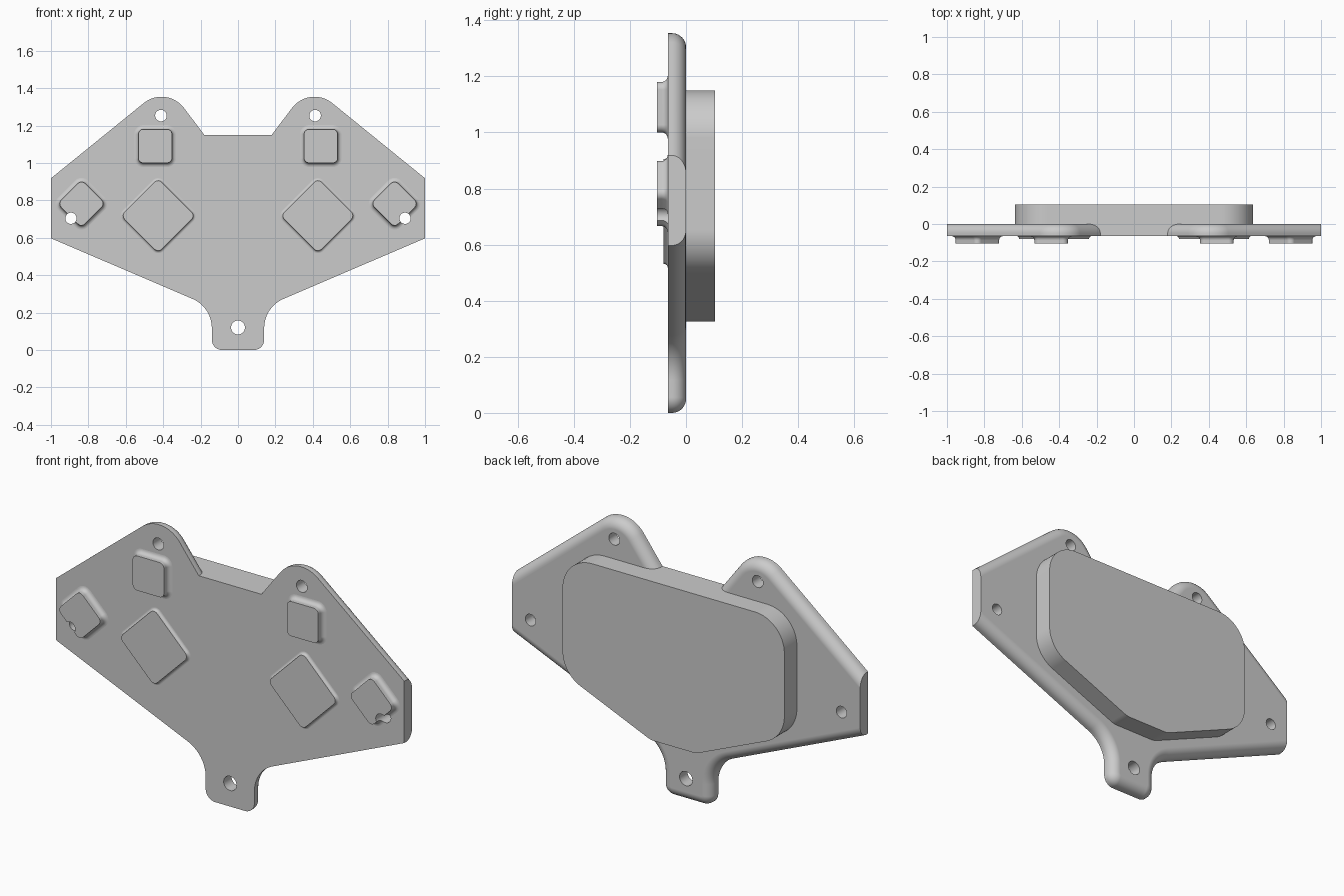
import bpy, bmesh
from math import sin, cos, pi, tan, atan2
from mathutils import Vector, Matrix

if "Cube" in bpy.data.objects:
    bpy.data.objects.remove(bpy.data.objects["Cube"])

FRONT, BACK = -0.065, 0.0
EDGE_R = 0.05


def rounded(corners, seg=12):
    """Closed 2D outline from (x, z, corner radius) points."""
    out, n = [], len(corners)
    for i, (x, z, r) in enumerate(corners):
        p = Vector((x, z))
        if r == 0:
            out.append(p)
            continue
        a = (Vector(corners[i - 1][:2]) - p).normalized()
        b = (Vector(corners[(i + 1) % n][:2]) - p).normalized()
        half = a.angle(b) / 2
        c = p + (a + b).normalized() * (r / sin(half))
        t0 = p + a * (r / tan(half)) - c
        t1 = p + b * (r / tan(half)) - c
        start = atan2(t0.y, t0.x)
        sweep = (atan2(t1.y, t1.x) - start + pi) % (2 * pi) - pi
        for k in range(seg + 1):
            t = start + sweep * k / seg
            out.append(c + Vector((cos(t), sin(t))) * r)
    return out


def mirrored(half):
    return half + [(-x, z, r) for x, z, r in reversed(half)]


def inset(pts, d, fixed):
    """Move every edge inward by d, leaving the fixed edges in place."""
    n, lines, out = len(pts), [], []
    for i in range(n):
        p, q = pts[i], pts[(i + 1) % n]
        e = (q - p).normalized()
        lines.append((Vector((-e.y, e.x)), 0 if fixed(p, q) else d))
    for i in range(n):
        (n1, o1), (n2, o2) = lines[i - 1], lines[i]
        det = n1.x * n2.y - n1.y * n2.x
        if abs(det) < 1e-4:
            m = n1 * o1
        else:
            m = Vector(((o1 * n2.y - o2 * n1.y) / det, (o2 * n1.x - o1 * n2.x) / det))
        out.append(pts[i] + m)
    return out


def loft(name, pts, profile, fixed=lambda p, q: False):
    """Solid from an outline and a list of (inset, y) steps."""
    bm = bmesh.new()
    rings = [[bm.verts.new((p.x, y, p.y)) for p in inset(pts, d, fixed)] for d, y in profile]
    n = len(pts)
    for r0, r1 in zip(rings, rings[1:]):
        for i in range(n):
            j = (i + 1) % n
            bm.faces.new((r0[i], r0[j], r1[j], r1[i]))
    bm.faces.new(rings[0])
    bm.faces.new(rings[-1])
    bmesh.ops.recalc_face_normals(bm, faces=bm.faces)
    return to_object(name, bm)


def to_object(name, bm):
    me = bpy.data.meshes.new(name)
    bm.to_mesh(me)
    bm.free()
    ob = bpy.data.objects.new(name, me)
    bpy.context.collection.objects.link(ob)
    return ob


def activate(ob):
    bpy.ops.object.select_all(action='DESELECT')
    ob.select_set(True)
    bpy.context.view_layer.objects.active = ob


# mounting plate: back rim rounded except at the end faces and the top notch
plate_outline = rounded(mirrored([
    (0.14, 0, 0.055), (0.14, 0.229, 0.17), (1, 0.597, 0), (1, 0.918, 0),
    (0.383, 1.418, 0.15), (0.18, 1.15, 0)]), 16)


def flat_edge(p, q):
    ends = abs(p.x) > 0.999 and abs(q.x) > 0.999
    notch = abs(p.x) < 0.19 and abs(q.x) < 0.19 and min(p.y, q.y) > 1.1
    return ends or notch


arc = [pi / 2 * k / 10 for k in range(11)]
plate = loft("mounting_plate", plate_outline,
             [(0, FRONT)] + [(EDGE_R * (1 - cos(t)), BACK + EDGE_R * (sin(t) - 1)) for t in arc],
             flat_edge)

# raised block on the back
block_outline = rounded(mirrored([
    (0.13, 0.325, 0.1), (0.637, 0.54, 0.17), (0.637, 1.15, 0.17)]), 16)
block = loft("back_block", block_outline, [(0, BACK), (0, 0.103)])


# front pads with a concave fillet at the foot
def pad(name, cx, cz, half, turn, height, cove):
    pts = rounded([(-half, -half, 0.027), (half, -half, 0.027),
                   (half, half, 0.027), (-half, half, 0.027)], 8)
    rot = Matrix.Rotation(turn, 2)
    pts = [rot @ p + Vector((cx, cz)) for p in pts]
    steps = [(0, FRONT - height)]
    for k in range(7):
        t = pi / 2 * k / 6
        steps.append((-cove * (1 - cos(t)), FRONT - cove * (1 - sin(t))))
    return loft(name, pts, steps + [(-cove, FRONT + 0.005)])


parts = [plate, block]
for side, s in (("left", -1), ("right", 1)):
    parts += [
        pad(side + "_square_pad", s * 0.443, 1.09, 0.09, 0, 0.038, 0.022),
        pad(side + "_small_diamond_pad", s * 0.837, 0.782, 0.09, pi / 4, 0.038, 0.022),
        pad(side + "_large_diamond_pad", s * 0.427, 0.718, 0.14, pi / 4, 0.015, 0.014)]

# screw holes
bm = bmesh.new()
for x, z, r in ((0, 0.12, 0.037), (0.412, 1.253, 0.031), (-0.412, 1.253, 0.031),
                (0.893, 0.704, 0.03), (-0.893, 0.704, 0.03)):
    bmesh.ops.create_cone(bm, cap_ends=True, segments=40, radius1=r, radius2=r, depth=0.6,
                          matrix=Matrix.Translation((x, 0, z)) @ Matrix.Rotation(pi / 2, 4, 'X'))
cutter = to_object("hole_cutter", bm)
cutter.hide_render = True
for ob in parts:
    if ob is plate or "small_diamond" in ob.name:
        activate(ob)
        mod = ob.modifiers.new("holes", 'BOOLEAN')
        mod.operation, mod.solver, mod.object = 'DIFFERENCE', 'EXACT', cutter
        bpy.ops.object.modifier_apply(modifier=mod.name)
bpy.data.objects.remove(cutter)

# smooth curves, crisp edges
for ob in parts:
    activate(ob)
    bpy.ops.object.shade_smooth_by_angle(angle=pi / 6)
    ob.modifiers.new("normals", 'WEIGHTED_NORMAL').keep_sharp = True
